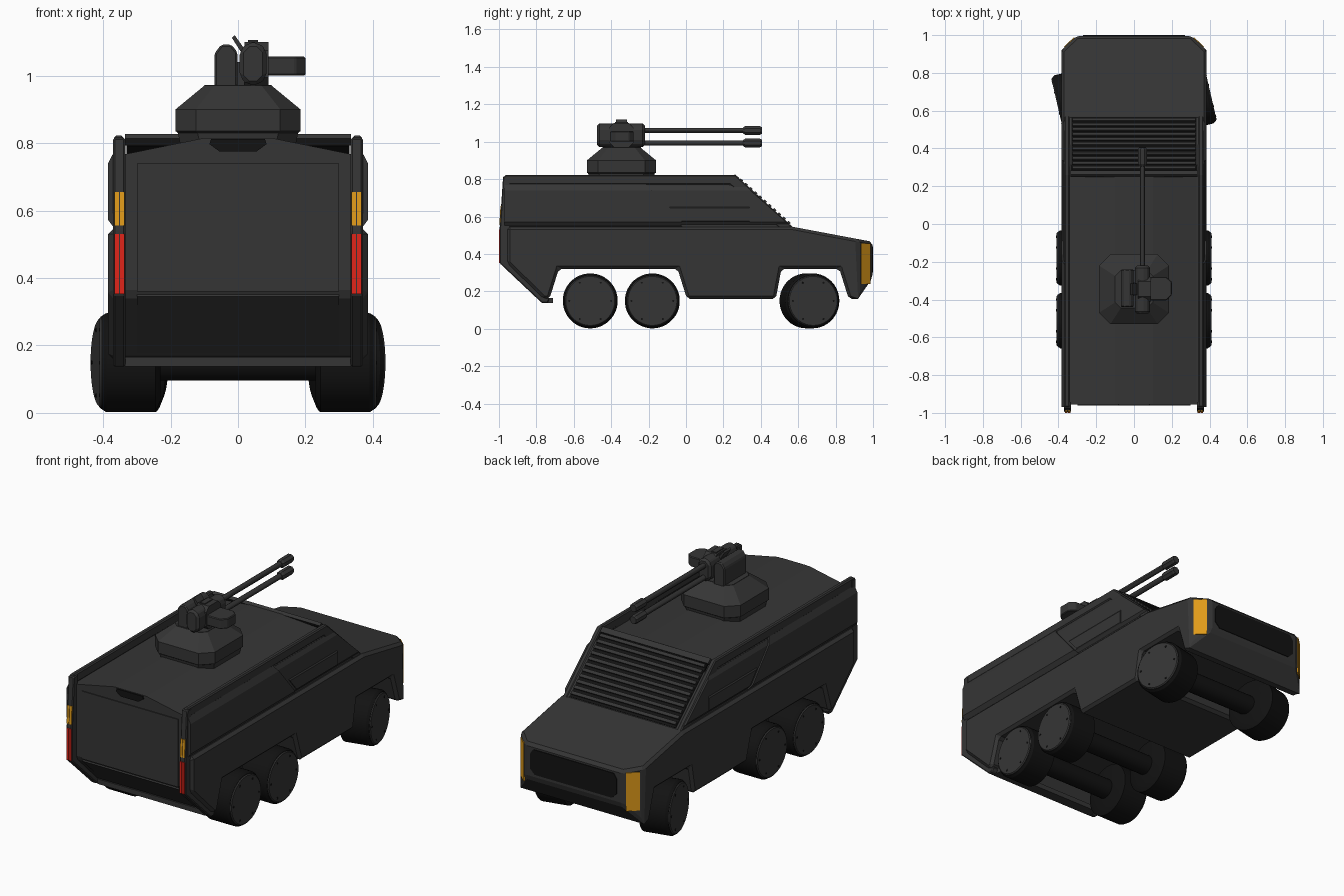
import bpy, bmesh, math
from mathutils import Vector, Matrix

if "Cube" in bpy.data.objects:
    bpy.data.objects.remove(bpy.data.objects["Cube"])


def material(name, rgb):
    m = bpy.data.materials.new(name)
    m.diffuse_color = (*rgb, 1)
    m.use_nodes = True
    m.node_tree.nodes["Principled BSDF"].inputs["Base Color"].default_value = m.diffuse_color
    return m


GREY = material("armour grey", (0.036, 0.036, 0.036))
BLACK = material("rubber black", (0.006, 0.006, 0.006))
AMBER = material("amber lamp", (0.75, 0.33, 0.01))
RED = material("red lamp", (0.75, 0.018, 0.01))


def finish(name, bm, mat, bevel=0, mirror=False, smooth=False):
    bmesh.ops.recalc_face_normals(bm, faces=bm.faces)
    me = bpy.data.meshes.new(name)
    bm.to_mesh(me)
    bm.free()
    me.materials.append(mat)
    ob = bpy.data.objects.new(name, me)
    bpy.context.collection.objects.link(ob)
    if smooth:
        for p in me.polygons:
            p.use_smooth = True
        me.set_sharp_from_angle(angle=math.radians(30))
    if bevel:
        b = ob.modifiers.new("bevel", 'BEVEL')
        b.width, b.segments, b.limit_method = bevel, 1, 'ANGLE'
    if mirror:
        ob.modifiers.new("mirror", 'MIRROR')
    return ob


def prism(name, pts, axis, a, b, mat, cuts=(), **kw):
    """Extrude a 2D profile along an axis; cuts remove the side the normal points to."""
    place = {'x': lambda p, t: (t, p[0], p[1]),
             'y': lambda p, t: (p[0], t, p[1]),
             'z': lambda p, t: (p[0], p[1], t)}[axis]
    bm = bmesh.new()
    lo = [bm.verts.new(place(p, a)) for p in pts]
    hi = [bm.verts.new(place(p, b)) for p in pts]
    n = len(pts)
    bm.faces.new(lo)
    bm.faces.new(hi[::-1])
    for i in range(n):
        bm.faces.new((lo[i], hi[i], hi[(i + 1) % n], lo[(i + 1) % n]))
    for co, no in cuts:
        r = bmesh.ops.bisect_plane(bm, geom=bm.verts[:] + bm.edges[:] + bm.faces[:],
                                   plane_co=co, plane_no=no, clear_outer=True)
        edges = [e for e in r['geom_cut'] if isinstance(e, bmesh.types.BMEdge)]
        bmesh.ops.holes_fill(bm, edges=edges)
    return finish(name, bm, mat, **kw)


def loft(name, rings, mat, **kw):
    """Skin closed rings of 3D points and cap both ends."""
    bm = bmesh.new()
    vs = [[bm.verts.new(p) for p in r] for r in rings]
    n = len(vs[0])
    for r, s in zip(vs, vs[1:]):
        for i in range(n):
            bm.faces.new((r[i], r[(i + 1) % n], s[(i + 1) % n], s[i]))
    bm.faces.new(vs[0])
    bm.faces.new(vs[-1][::-1])
    return finish(name, bm, mat, **kw)


def lathe(name, prof, centre, direction, mat, segs=40, **kw):
    """Revolve (distance, radius) pairs about a direction through the centre."""
    m = Matrix.Translation(centre) @ Vector((0, 0, 1)).rotation_difference(Vector(direction)).to_matrix().to_4x4()
    ang = [2 * math.pi * (i + .5) / segs for i in range(segs)]
    return loft(name, [[m @ Vector((r * math.cos(t), r * math.sin(t), d)) for t in ang] for d, r in prof],
                mat, smooth=segs > 8, **kw)


def rect(a0, a1, b0, b1):
    return [(a0, b0), (a1, b0), (a1, b1), (a0, b1)]


def octagon(w, h, c, cx=0, cy=0):
    return [(cx + x, cy + y) for x, y in ((-w, -h + c), (-w + c, -h), (w - c, -h), (w, -h + c),
                                         (w, h - c), (w - c, h), (-w + c, h), (-w, h - c))]


# Lower hull with wheel arches and chamfered nose corners
hull = [(-.955, .545), (-.955, .35), (-.76, .16), (-.73, .16), (-.68, .32), (-.045, .32), (.005, .16),
        (.48, .16), (.51, .32), (.82, .32), (.87, .16), (.92, .16), (.996, .27), (.996, .465), (.57, .545)]
prism("lower_hull", hull, 'x', -.385, .385, GREY, bevel=.016,
      cuts=[((s * .385, .92, 0), (s * .08, .085, 0)) for s in (1, -1)])

# Upper hull with a crowned roof, cut by the windscreen slope
screen = ((0, .26, .815), (0, .275, .31))
half = [(.365, .50), (.365, .765), (.33, .768), (.1, .815)]
prism("upper_hull", half + [(-x, z) for x, z in half[::-1]], 'y', -.955, .65, GREY, cuts=[screen])

# Raised side armour: rear panel, front panel and window ledge
side = [(.35, .545), (.367, .548), (.385, .572), (.385, .74), (.362, .785), (.35, .785)]
prism("rear_side_armour", side, 'y', -.97, .2, GREY, mirror=True,
      cuts=[((0, -.04, .57), (0, .21, .18))])
prism("front_side_armour", [(x - .008, z) for x, z in side], 'y', -.25, .65, GREY, mirror=True, cuts=[screen])
prism("side_ledge", [(.36, .56), (.382, .575), (.382, .645), (.37, .662)], 'y', -.09, .34, GREY, mirror=True,
      cuts=[((0, -.02, .57), (0, -.21, -.18))])

# Roof rails running down into the windscreen pillars
prism("roof_rail", [(-.97, .77), (.235, .77), (.53, .51), (.575, .54), (.265, .822), (-.97, .822)],
      'x', .34, .368, GREY, bevel=.006, mirror=True)

# Rear corner posts with lamps
prism("rear_post", [(-.996, .35), (-.996, .54), (-.978, .815), (-.94, .815), (-.94, .36), (-.73, .16),
                    (-.74, .137), (-.77, .137)], 'x', .334, .37, GREY, bevel=.005, mirror=True)
for i, x in enumerate((.337, .353)):
    prism(f"tail_lamp_{i}", rect(-1, -.99, .352, .53), 'x', x, x + .013, RED, mirror=True)
    prism(f"rear_indicator_{i}", [(-.998, .555), (-.992, .655), (-.984, .655), (-.988, .555)],
          'x', x, x + .013, AMBER, mirror=True)

# Rear door, lower rear plate, step and vent
prism("rear_door", rect(-.30, .30, .36, .74), 'y', -.96, -.95, GREY)
prism("lower_rear_plate", [(-.955, .345), (-.78, .179), (-.775, .185), (-.95, .351)], 'x', -.30, .30, GREY)
prism("rear_step", rect(-.77, -.71, .137, .165), 'x', -.335, .335, GREY)
prism("rear_vent", [(-.055, .775), (.055, .775), (.085, .797), (.08, .812), (-.08, .812), (-.085, .797)],
      'y', -.962, -.95, BLACK)

# Louvred windscreen
start, slope, out = Vector((.262, .815)), Vector((.31, -.275)), Vector((.664, .748))


def on_screen(t, h):
    return tuple(start + slope * t + out * h)


def screen_bar(name, t0, t1, h, w, mat):
    prism(name, [on_screen(t0, -.01), on_screen(t1, -.01), on_screen(t1, h), on_screen(t0, h)], 'x', -w, w, mat)


screen_bar("windscreen", .06, .97, .002, .33, BLACK)
for i in range(11):
    t = .075 + i * .082
    screen_bar(f"louvre_{i}", t, t + .042, .012, .325, GREY)
screen_bar("windscreen_header", -.02, .055, .008, .335, GREY)

# Nose grille and front lamps on the chamfers
prism("nose_grille", [(-.27, .33), (-.24, .30), (.24, .30), (.27, .33), (.27, .41), (.25, .44), (-.25, .44),
                      (-.27, .41)], 'y', .99, 1, BLACK)
corner = [(.385 - .085 * t + .685 * h, .92 + .08 * t + .728 * h)
          for t, h in ((.2, -.004), (.8, -.004), (.8, .004), (.2, .004))]
prism("front_lamp", corner, 'z', .24, .455, AMBER, mirror=True)

# Wheels: two fixed rear axles and one steered front axle
TYRE = [(-.09, .115), (-.075, .147), (.07, .147), (.084, .138), (.084, .125)]
for label, y, steer in (("rear", -.512, 0), ("middle", -.18, 0), ("front", .66, math.radians(13))):
    lathe(f"{label}_axle", [(-.27, .055), (.27, .055)], (0, y, .15), (1, 0, 0), BLACK, segs=24)
    for s, sname in ((1, "right"), (-1, "left")):
        d = Vector((s * math.cos(steer), s * math.sin(steer), 0))
        c = Vector((s * .32, y, .149))
        lathe(f"{label}_{sname}_tyre", TYRE, c, d, BLACK)
        lathe(f"{label}_{sname}_hub", [(.07, .136), (.085, .136), (.09, .131)], c, d, GREY)
        across = d.cross(Vector((0, 0, 1)))
        for k in range(6):
            a = k * math.pi / 3
            p = c + .112 * (across * math.cos(a) + Vector((0, 0, math.sin(a))))
            lathe(f"{label}_{sname}_bolt_{k}", [(.085, .006), (.092, .006)], p, d, BLACK, segs=6)

# Turret: faceted base ring
levels = [(.168, .78, .06), (.178, .83, .058), (.185, .835, .06), (.185, .90, .06), (.1, .97, .03), (.1, .972, .03)]
loft("turret_base", [[(x, y - .345, z) for x, y in octagon(w, w, c)] for w, z, c in levels], GREY)

# Gun housing, side pod, ammunition box and cap
prism("gun_housing", octagon(.040, .063, .024, .045, 1.035), 'y', -.475, -.22, GREY, bevel=.012)
prism("gun_pivot", octagon(.065, .065, .025, -.345, 1.035), 'x', .02, .09, GREY)
prism("sensor_pod", [(-.07, .96), (-.002, .96), (-.002, 1.07), (-.02, 1.092), (-.05, 1.092), (-.07, 1.065)],
      'y', -.44, -.24, GREY, bevel=.006)
prism("gun_mount", rect(-.02, .05, .96, 1.04), 'y', -.38, -.31, GREY)
prism("ammo_box", [(.08, -.405), (.17, -.405), (.2, -.375), (.2, -.305), (.17, -.28), (.08, -.28)],
      'z', 1.0, 1.056, GREY, bevel=.004)
prism("housing_cap", rect(.03, .06, 1.09, 1.105), 'y', -.38, -.31, GREY)
prism("sight_blade", [(-.018, 1.112), (-.01, 1.12), (.022, 1.075), (.015, 1.06)], 'y', -.375, -.315, GREY)

# Twin barrels with muzzle brakes
for label, z in (("upper", 1.06), ("lower", .993)):
    lathe(f"{label}_barrel", [(0, .015), (.61, .015)], (.045, -.23, z), (0, 1, 0), GREY, segs=12)
    lathe(f"{label}_muzzle", [(0, .018), (.012, .025), (.09, .025), (.1, .02)], (.045, .305, z), (0, 1, 0),
          GREY, segs=8)
